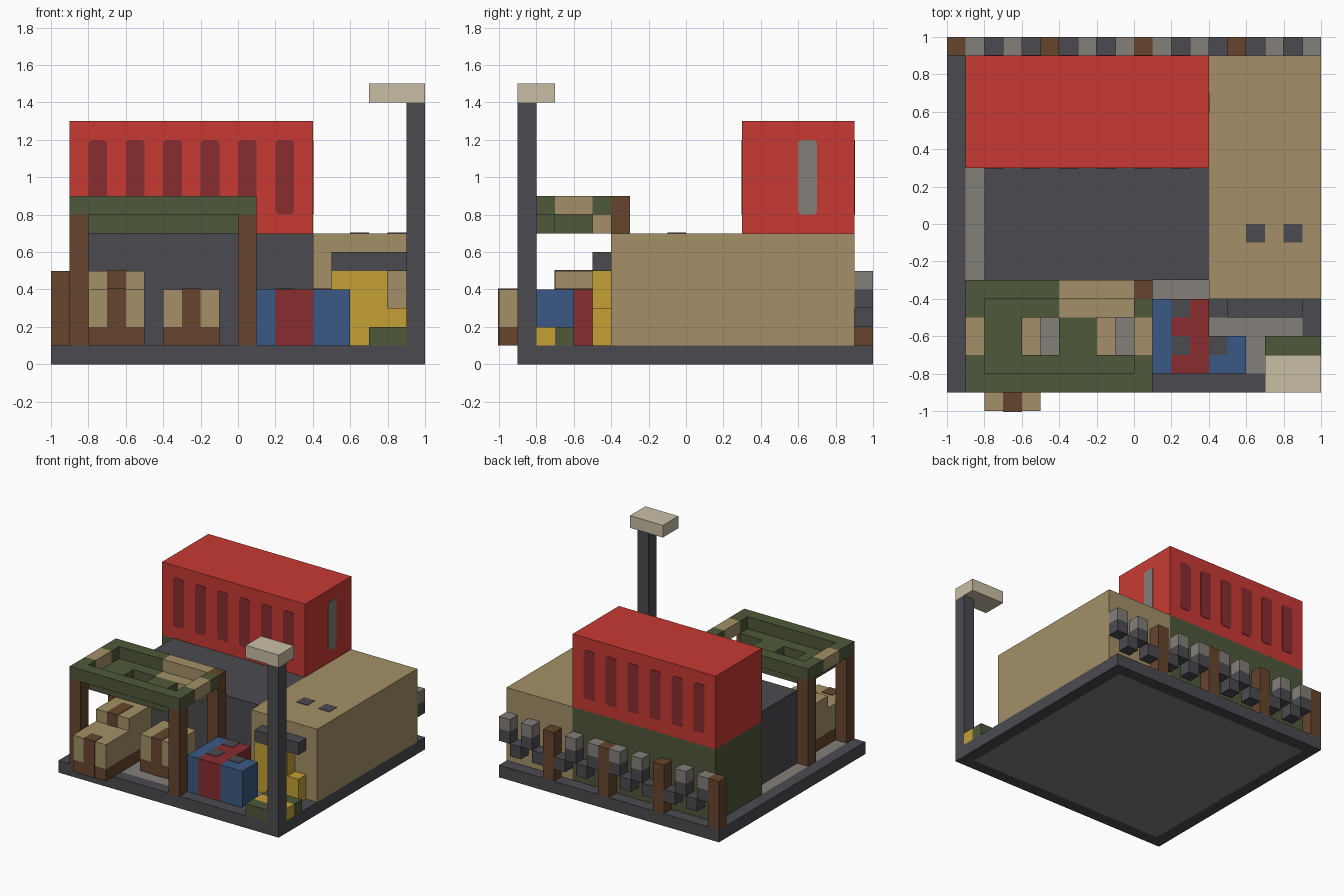
import bpy, bmesh

if "Cube" in bpy.data.objects:
    bpy.data.objects.remove(bpy.data.objects["Cube"])

def mat(name, hexcol):
    lin = []
    for i in (0, 2, 4):
        c = int(hexcol[i:i + 2], 16) / 255
        lin.append(c / 12.92 if c <= 0.04045 else ((c + 0.055) / 1.055) ** 2.4)
    m = bpy.data.materials.new(name)
    m.diffuse_color = (*lin, 1)
    m.use_nodes = True
    m.node_tree.nodes["Principled BSDF"].inputs["Base Color"].default_value = m.diffuse_color
    return m

DARK = mat("dark_grey", "4b4a4f")
GREY = mat("light_grey", "837e79")
RED = mat("bright_red", "c83a34")
MAROON = mat("dark_red", "882c2f")
TAN = mat("tan", "a39067")
BROWN = mat("brown", "66452d")
GREEN = mat("olive_green", "4e583a")
BLUE = mat("blue", "3a5983")
YELLOW = mat("yellow", "c3a034")
CREAM = mat("cream", "cabfa6")

def boxes(name, material, *specs):
    """One object made of boxes given as (x0, x1, y0, y1, z0, z1)."""
    bm = bmesh.new()
    for x0, x1, y0, y1, z0, z1 in specs:
        verts = bmesh.ops.create_cube(bm, size=1)["verts"]
        for v in verts:
            v.co = (x0 if v.co.x < 0 else x1,
                    y0 if v.co.y < 0 else y1,
                    z0 if v.co.z < 0 else z1)
    me = bpy.data.meshes.new(name)
    bm.to_mesh(me)
    bm.free()
    me.materials.append(material)
    ob = bpy.data.objects.new(name, me)
    bpy.context.collection.objects.link(ob)
    return ob

T = 0.004  # thickness of painted plates

def slot(name, material, axis, u, v, z0, z1, pos):
    """Thin upright plate with clipped corners; axis is the facing direction."""
    c = 0.015
    pts = [(u + c, z0), (v - c, z0), (v, z0 + c), (v, z1 - c),
           (v - c, z1), (u + c, z1), (u, z1 - c), (u, z0 + c)]
    bm = bmesh.new()
    f = bm.faces.new([bm.verts.new((pos, a, b) if axis == "x" else (a, pos, b))
                      for a, b in pts])
    out = bmesh.ops.extrude_face_region(bm, geom=[f])["geom"]
    for w in out:
        if isinstance(w, bmesh.types.BMVert):
            w.co["xyz".index(axis)] += T
    bmesh.ops.recalc_face_normals(bm, faces=bm.faces)
    me = bpy.data.meshes.new(name)
    bm.to_mesh(me)
    bm.free()
    me.materials.append(material)
    bpy.context.collection.objects.link(bpy.data.objects.new(name, me))

# Ground slab with dark border
boxes("slab_border", DARK,
      (-1, 1, -.9, -.8, 0, .1), (-1, 1, .9, 1, 0, .1),
      (-1, -.9, -.8, .9, 0, .1), (.9, 1, -.8, .9, 0, .1))
boxes("slab_floor", GREY, (-.9, .9, -.8, .9, 0, .1))
boxes("floor_patch", DARK, (.4, .5, -.5, -.4, .1, .1 + T))

# Stacked containers
boxes("tan_container", TAN, (.4, 1, -.4, .9, .1, .7))
boxes("dark_container", DARK, (-.8, .4, -.3, .3, .1, .7))
boxes("green_container", GREEN, (-.9, .4, .3, .9, .1, .7))
boxes("red_container", RED, (-.9, .4, .3, .9, .7, 1.3))
boxes("roof_vents", DARK, (.6, .7, -.1, 0, .7, .7 + T), (.8, .9, -.1, 0, .7, .7 + T))
for i in range(6):
    x = -.8 + .2 * i
    slot(f"front_rib_{i}", MAROON, "y", x, x + .1, .8, 1.2, .3 - T)
    slot(f"back_rib_{i}", MAROON, "y", x, x + .1, .8, 1.2, .9)
slot("door_bar", GREY, "x", .6, .7, .8, 1.2, .4)

# Canopy: posts, raised rim and lower netting with two holes
boxes("canopy_posts", BROWN,
      (-.9, -.8, -.9, -.8, .1, .8), (0, .1, -.9, -.8, .1, .8),
      (-.9, -.8, -.4, -.3, .1, .8), (0, .1, -.4, -.3, .1, .9))
boxes("canopy_rim", GREEN,
      (-.9, .1, -.9, -.8, .8, .9), (-.9, -.4, -.4, -.3, .8, .9),
      (-.9, -.8, -.8, -.7, .8, .9), (-.9, -.8, -.5, -.4, .8, .9),
      (0, .1, -.8, -.7, .8, .9), (0, .1, -.5, -.4, .8, .9))
boxes("canopy_rim_patches", TAN,
      (-.9, -.8, -.7, -.5, .8, .9), (0, .1, -.7, -.5, .8, .9),
      (-.4, 0, -.4, -.3, .8, .9))
boxes("canopy_net", GREEN,
      (-.8, 0, -.8, -.7, .7, .8), (-.8, -.4, -.5, -.4, .7, .8),
      (-.8, -.6, -.7, -.5, .7, .8), (-.4, -.2, -.7, -.5, .7, .8))
boxes("canopy_net_patch", TAN, (-.4, 0, -.5, -.4, .7, .8))

# Crates with brown base and strap
def crate(name, x, y, top, strap):
    boxes(name + "_base", BROWN, (x, x + .3, y, y + .3, .1, .2))
    boxes(name + "_body", TAN, (x, x + .3, y, y + .3, .2, top))
    boxes(name + "_strap", BROWN, (x + .1, x + .2, y - T, y, .1, top + T),
          (x + .1, x + .2, y, y + strap, top, top + T))

crate("front_crate", -.8, -1, .4, .1)
crate("rear_crate", -.8, -.7, .5, .2)
crate("side_crate", -.4, -.7, .4, .2)

# Blue and red barrels block
boxes("blue_drums", BLUE, (.1, .2, -.8, -.4, .1, .4), (.4, .6, -.8, -.6, .1, .4))
boxes("red_drums", MAROON, (.2, .4, -.8, -.4, .1, .4))
boxes("drum_caps", DARK, *[(x, x + .1, y, y + .1, .4, .4 + T)
                          for x, y in ((.2, -.5), (.2, -.7), (.4, -.7))])

# Yellow machine
boxes("machine_body", YELLOW, (.5, .8, -.5, -.4, .1, .5), (.8, .9, -.5, -.4, .1, .3))
boxes("machine_top", DARK, (.5, .9, -.5, -.4, .5, .6))

# Lamp on its footing
boxes("lamp_footing", GREEN, (.7, 1, -.7, -.6, .1, .2), (.7, .9, -.9, -.8, .1, .2))
boxes("lamp_footing_stripe", YELLOW, (.7, 1, -.8, -.7, .1, .2))
boxes("lamp_pole", DARK, (.9, 1, -.9, -.8, .1, 1.4))
boxes("lamp_head", CREAM, (.7, 1, -.9, -.7, 1.4, 1.5))

# Back fence: posts with zigzag wire between
posts, tops, wire = [], [], []
for i in range(20):
    x0, x1 = -1 + .1 * i, -.9 + .1 * i
    if i % 5 == 0:
        posts.append((x0, x1, .9, 1, .1, .5))
    elif i % 2:
        tops.append((x0, x1, .9, 1, .4, .5))
        wire.append((x0, x1, .9, 1, .3, .4))
    else:
        wire.append((x0, x1, .9, 1, .2, .3))
boxes("fence_posts", BROWN, *posts)
boxes("fence_wire_tops", GREY, *tops)
boxes("fence_wire", DARK, *wire)
